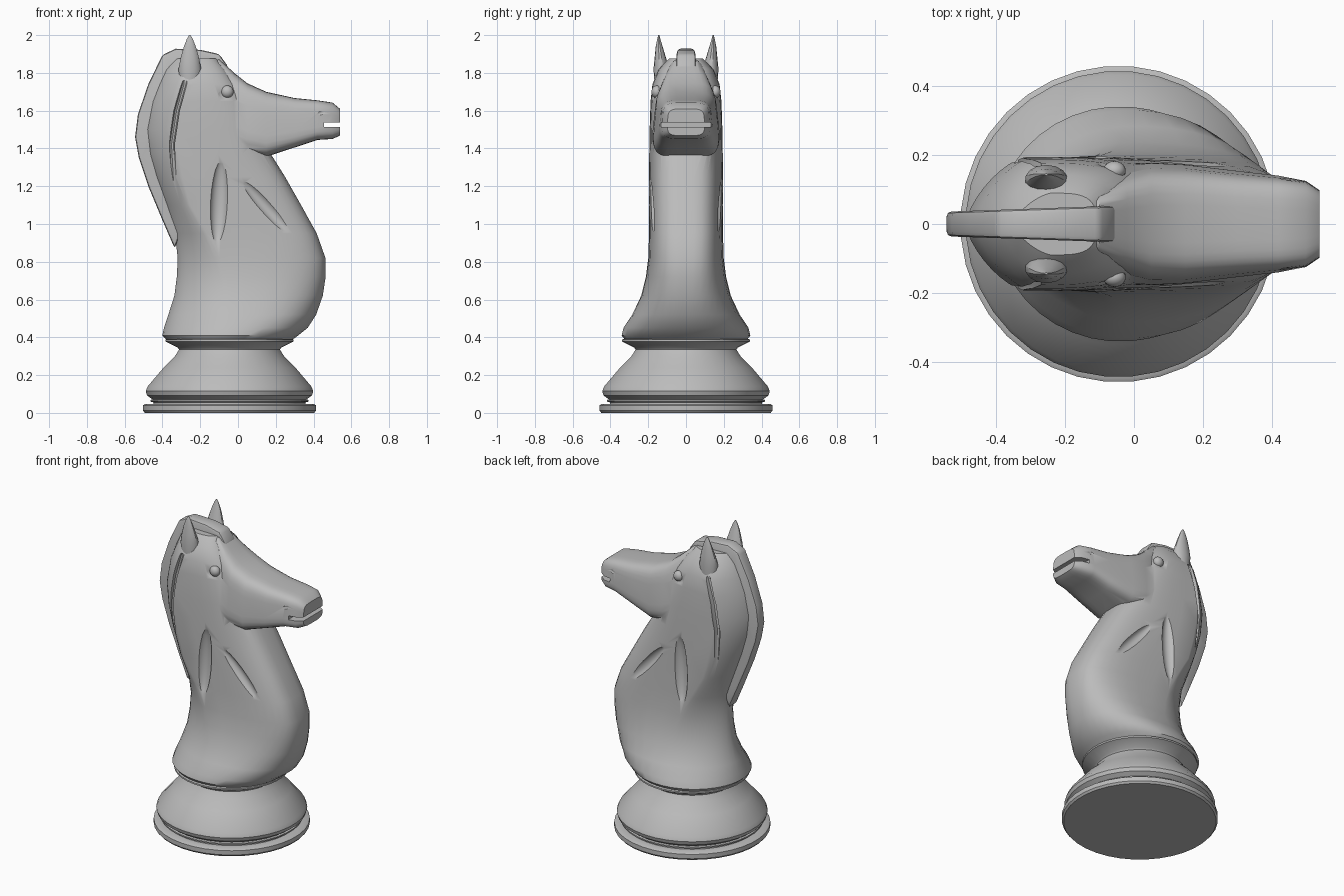
import bpy
import bmesh
from math import cos, sin, pi, copysign
from mathutils import Vector

cube = bpy.data.objects.get("Cube")
if cube:
    bpy.data.objects.remove(cube, do_unlink=True)

grey = bpy.data.materials.new("plain grey")
grey.use_nodes = True
COLOUR = (0.5, 0.5, 0.5, 1)
grey.diffuse_color = COLOUR
for node in grey.node_tree.nodes:
    if node.type == "BSDF_PRINCIPLED":
        node.inputs["Base Color"].default_value = COLOUR


def loft(name, rings):
    """Skin a closed surface over a list of point rings."""
    bm = bmesh.new()
    loops = [[bm.verts.new(p) for p in ring] for ring in rings]
    count = len(loops[0])
    for low, high in zip(loops, loops[1:]):
        for i in range(count):
            j = (i + 1) % count
            bm.faces.new((low[i], low[j], high[j], high[i]))
    bm.faces.new(loops[0])
    bm.faces.new(loops[-1])
    bmesh.ops.recalc_face_normals(bm, faces=bm.faces)
    mesh = bpy.data.meshes.new(name)
    bm.to_mesh(mesh)
    bm.free()
    mesh.materials.append(grey)
    obj = bpy.data.objects.new(name, mesh)
    bpy.context.collection.objects.link(obj)
    return obj


def rounded(t, n):
    """Point on a unit superellipse; higher n is boxier."""
    c, s = cos(t), sin(t)
    return copysign(abs(c) ** (2 / n), c), copysign(abs(s) ** (2 / n), s)


def angles(count):
    return [2 * pi * (i + 0.5) / count for i in range(count)]


def activate(obj):
    bpy.ops.object.select_all(action="DESELECT")
    obj.select_set(True)
    bpy.context.view_layer.objects.active = obj


def smooth(obj, angle=0.6):
    activate(obj)
    bpy.ops.object.shade_smooth_by_angle(angle=angle)


def combine(target, tool, operation):
    activate(target)
    mod = target.modifiers.new("combine", "BOOLEAN")
    mod.operation = operation
    mod.solver = "EXACT"
    mod.object = tool
    bpy.ops.object.modifier_apply(modifier=mod.name)
    bpy.data.objects.remove(tool, do_unlink=True)


def ellipsoid(name, centre, radii, tilt=0):
    bpy.ops.mesh.primitive_uv_sphere_add(segments=20, ring_count=12, location=centre,
                                         rotation=(0, tilt, 0))
    obj = bpy.context.object
    obj.name = name
    obj.scale = radii
    obj.data.materials.append(grey)
    bpy.context.view_layer.update()
    return obj


# Turned base: radius, height
profile = [(.45, 0), (.46, .012), (.46, .04), (.45, .046), (.405, .048), (.405, .056),
           (.42, .06), (.42, .068), (.41, .072), (.438, .092), (.445, .115), (.435, .14),
           (.35, .24), (.29, .3), (.268, .335), (.275, .345), (.34, .378), (.34, .388),
           (.3, .4)]
base = loft("turned_base", [[Vector((r * cos(t) - .045, r * sin(t), z)) for t in angles(36)]
                            for r, z in profile])
smooth(base)

# Chest and neck: height, back, widest point, front, half width
neck_sections = [
    (.388, -.38, -.05, .29, .325), (.41, -.402, -.04, .32, .342), (.45, -.393, -.02, .37, .332),
    (.52, -.37, -.01, .415, .285), (.62, -.338, -.02, .45, .238), (.72, -.325, -.05, .465, .213),
    (.82, -.32, -.09, .464, .2), (.95, -.335, -.16, .418, .196), (1.1, -.385, -.25, .335, .195),
    (1.25, -.44, -.29, .25, .195), (1.37, -.475, -.31, .175, .195), (1.5, -.49, -.32, .13, .193),
    (1.65, -.46, -.31, .06, .188), (1.74, -.425, -.29, .0, .178), (1.82, -.39, -.27, -.06, .145),
    (1.875, -.35, -.24, -.11, .09)]


def neck_ring(z, back, mid, front, half):
    k = min(1, max(0, (z - .4) / .5))
    points = []
    for t in angles(40):
        ahead = cos(t) > 0
        u, v = rounded(t, 2 + 1.4 * k if ahead else 2 - .55 * k)
        reach = front - mid if ahead else mid - back
        points.append(Vector((mid + reach * u, half * v, z)))
    return points


body = loft("horse_body", [neck_ring(*s) for s in neck_sections])

# Head: position, underside, top, half width below, half width above
head_sections = [
    (-.2, 1.52, 1.85, .18, .1), (-.1, 1.43, 1.875, .188, .09), (-.02, 1.39, 1.8, .192, .125),
    (.05, 1.37, 1.745, .19, .15), (.15, 1.356, 1.7, .182, .152), (.3, 1.405, 1.667, .163, .137),
    (.42, 1.445, 1.655, .147, .128), (.5, 1.45, 1.643, .128, .12), (.54, 1.468, 1.61, .1, .095)]


def head_ring(x, low, high, wide, narrow):
    points = []
    for t in angles(32):
        u, v = rounded(t, 4.5)
        half = wide + (narrow - wide) * (v + 1) / 2
        points.append(Vector((x, half * u, (low + high) / 2 + (high - low) / 2 * v)))
    return points


combine(body, loft("head", [head_ring(*s) for s in head_sections]), "UNION")

# Mouth slit
bpy.ops.mesh.primitive_cube_add(size=1, location=(.52, 0, 1.525))
mouth = bpy.context.object
mouth.scale = (.13, .5, .024)
mouth.data.materials.append(grey)
bpy.context.view_layer.update()
combine(body, mouth, "DIFFERENCE")

# Carved hollows on both sides
hollows = [("throat_hollow", (-.1, .21, 1.12), (.048, .045, .23), .05),
           ("shoulder_hollow", (.17, .205, 1.07), (.04, .045, .23), -.74),
           ("eye_socket", (-.055, .19, 1.695), (.06, .03, .05), .2),
           ("nostril", (.445, .148, 1.59), (.035, .022, .017), -.3)]
mane_line = [(1.76, -.28), (1.6, -.325), (1.42, -.352), (1.2, -.34), (.95, -.3)]
for side in (1, -1):
    for name, (x, y, z), radii, tilt in hollows:
        combine(body, ellipsoid(name, (x, y * side, z), radii, tilt), "DIFFERENCE")
    groove = loft("mane_groove", [[Vector((x + .016 * cos(t), side * (.188 + .03 * sin(t)), z))
                                   for t in angles(10)] for z, x in mane_line])
    combine(body, groove, "DIFFERENCE")
smooth(body)

# Mane crest along the spine and over the crown
crest = [(-.335, .87), (-.4, 1.02), (-.475, 1.2), (-.525, 1.35), (-.545, 1.46), (-.53, 1.58),
         (-.475, 1.74), (-.4, 1.895), (-.33, 1.928), (-.2, 1.922), (-.1, 1.9), (-.05, 1.83),
         (-.15, 1.76), (-.28, 1.72), (-.36, 1.45), (-.29, 1)]
mane = loft("mane_crest", [[Vector((x, s * (.055 + .035 * x), z)) for x, z in crest]
                           for s in (-1, 1)])
bevel = mane.modifiers.new("soft edges", "BEVEL")
bevel.width = .014
bevel.segments = 2
activate(mane)
bpy.ops.object.modifier_apply(modifier=bevel.name)
smooth(mane)

# Ears and eyes: ear rows are height, offset, length, thickness
ear_rows = [(1.72, .125, .05, .04), (1.82, .13, .062, .042), (1.88, .136, .05, .03),
            (1.94, .142, .032, .018), (1.98, .144, .016, .008), (2, .144, .004, .003)]
for side, label in ((1, "left"), (-1, "right")):
    ear = loft(label + "_ear", [[Vector((-.255 + a * cos(t), side * (y + b * sin(t)), z))
                                 for t in angles(14)] for z, y, a, b in ear_rows])
    smooth(ear)
    eye = ellipsoid(label + "_eye", (-.057, .155 * side, 1.7), (.033, .028, .033))
    smooth(eye)
